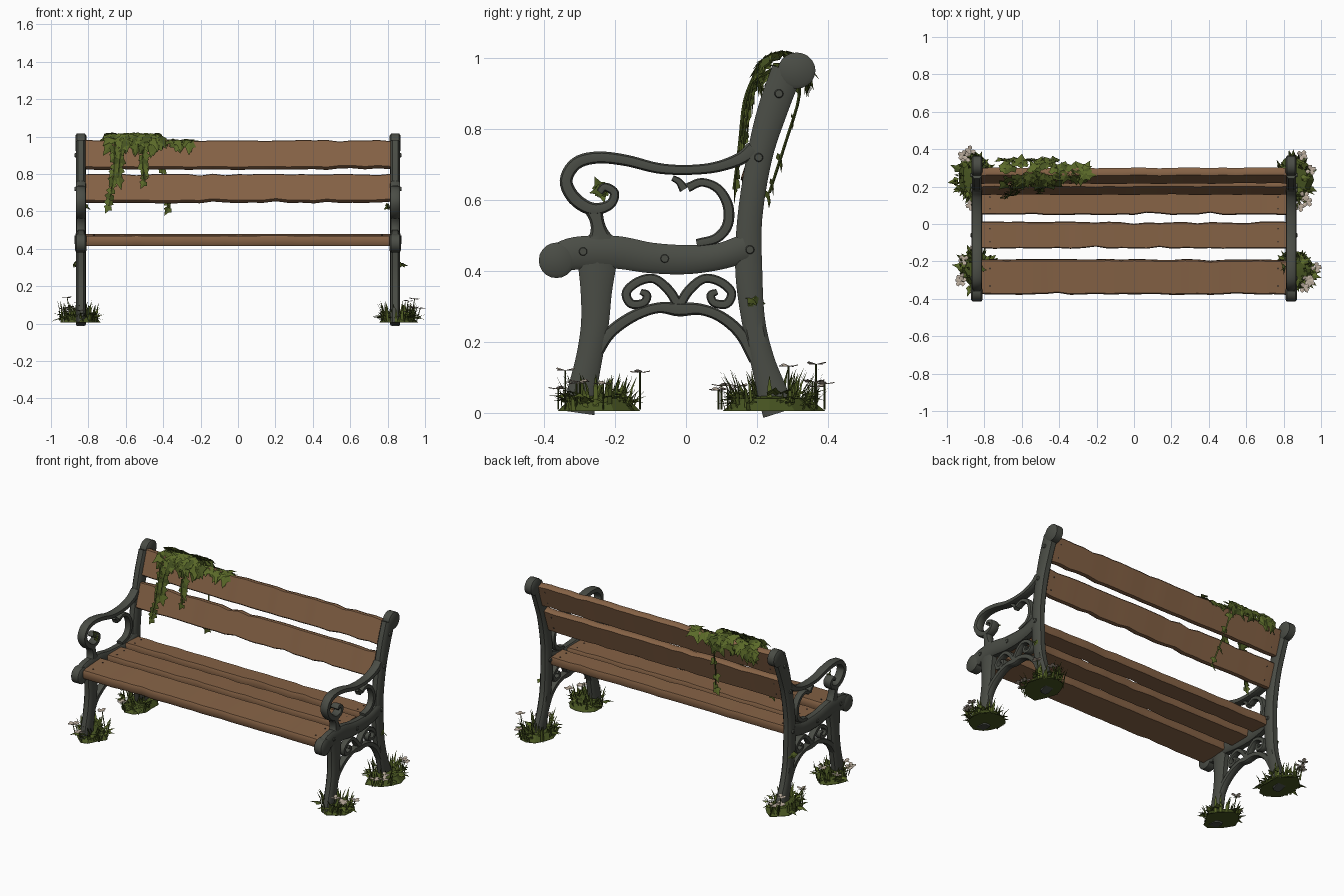
import bpy, bmesh, math, random
from mathutils import Vector, Matrix

if "Cube" in bpy.data.objects:
    bpy.data.objects.remove(bpy.data.objects["Cube"])

random.seed(4)
R = random.uniform

def mat(name, c):
    m = bpy.data.materials.new(name)
    m.diffuse_color = (*c, 1)
    m.use_nodes = True
    m.node_tree.nodes["Principled BSDF"].inputs["Base Color"].default_value = m.diffuse_color
    return m

WOOD = mat("brown wood", (0.235, 0.122, 0.06))
IRON = mat("grey green iron", (0.068, 0.073, 0.060))
LEAF = mat("leaf green", (0.105, 0.145, 0.022))
DARK = mat("dark leaf green", (0.062, 0.088, 0.015))
PETAL = mat("pale petal", (0.50, 0.42, 0.34))
NAIL = mat("dark nail", (0.05, 0.035, 0.025))

def make(name, verts, faces, mats, idx=None, smooth=False, mirror=False):
    me = bpy.data.meshes.new(name)
    me.from_pydata(verts, [], faces)
    for m in mats:
        me.materials.append(m)
    if idx:
        me.polygons.foreach_set("material_index", idx)
    ob = bpy.data.objects.new(name, me)
    bpy.context.collection.objects.link(ob)
    if smooth:
        bm = bmesh.new()
        bm.from_mesh(me)
        bmesh.ops.recalc_face_normals(bm, faces=bm.faces)
        bm.to_mesh(me)
        bm.free()
        bpy.context.view_layer.objects.active = ob
        ob.select_set(True)
        bpy.ops.object.shade_smooth_by_angle(angle=math.radians(40))
        ob.select_set(False)
    if mirror:
        md = ob.modifiers.new("mirror", 'MIRROR')
        md.use_bisect_axis[0] = False
    return ob

def spline(pts, n):
    P = [Vector(p) for p in pts]
    P = [2 * P[0] - P[1]] + P + [2 * P[-1] - P[-2]]
    out = []
    for i in range(1, len(P) - 2):
        a, b, c, d = P[i - 1:i + 3]
        for k in range(n):
            t = k / n
            out.append(0.5 * (2*b + (c-a)*t + (2*a-5*b+4*c-d)*t*t + (3*b-a-3*c+d)*t**3))
    return out + [P[-2]]

SECTION = [(1, .55), (.7, .92), (0, 1), (-.7, .92), (-1, .55), (-1, -.55), (-.7, -.92), (0, -1), (.7, -.92), (1, -.55)]

def casting(name, pts, half_thick, n=5):
    """Iron bar swept in the side plane; points are (y, z, half width)."""
    C = spline(pts, n)
    verts, faces, k = [], [], len(SECTION)
    for i, c in enumerate(C):
        d = C[min(i + 1, len(C) - 1)] - C[max(i - 1, 0)]
        nrm = Vector((-d.y, d.x)).normalized()
        for u, x in SECTION:
            verts.append((0.84 + x * half_thick, c.x + nrm.x * u * c.z, c.y + nrm.y * u * c.z))
    for i in range(len(C) - 1):
        for j in range(k):
            a, b = i * k + j, i * k + (j + 1) % k
            faces.append((a, b, b + k, a + k))
    faces += [tuple(range(k)), tuple(range((len(C) - 1) * k, len(C) * k))]
    make(name, verts, faces, [IRON], smooth=True, mirror=True)

# Iron side frames
casting("back_post", [(.262, 0, .046), (.243, .06, .042), (.215, .15, .034), (.19, .26, .033), (.177, .4, .038),
                      (.18, .55, .035), (.207, .72, .036), (.243, .85, .042), (.285, .965, .044)], .027)
casting("front_leg", [(-.302, 0, .044), (-.293, .06, .041), (-.272, .16, .037), (-.257, .25, .039),
                      (-.253, .34, .044), (-.25, .43, .056)], .027)
casting("seat_rail", [(-.37, .432, .04), (-.31, .45, .046), (-.2, .453, .046), (-.1, .437, .043),
                      (0, .432, .041), (.09, .44, .037), (.17, .465, .04)], .029)
casting("armrest", [(.19, .745, .022), (.15, .715, .018), (.08, .692, .015), (0, .685, .014), (-.08, .69, .015),
                    (-.17, .712, .016), (-.25, .72, .017), (-.31, .703, .018), (-.338, .655, .018), (-.315, .605, .019),
                    (-.265, .575, .018), (-.215, .587, .014), (-.202, .62, .013), (-.228, .637, .012), (-.244, .622, .01)], .027)
casting("arm_support", [(-.262, .582, .03), (-.252, .545, .02), (-.245, .51, .026), (-.24, .47, .055)], .025)
casting("arm_scroll", [(.03, .478, .012), (.085, .492, .014), (.117, .53, .015), (.118, .585, .015), (.09, .632, .013),
                       (.045, .65, .012), (.005, .635, .013)], .02)
casting("arm_scroll_tip", [(-.038, .662, .008), (-.02, .652, .01), (-.005, .63, .014)], .02)
casting("lower_arch", [(-.255, .165, .018), (-.215, .225, .017), (-.15, .272, .016), (-.08, .296, .015), (-.02, .292, .02),
                       (.04, .292, .016), (.1, .27, .016), (.155, .222, .017), (.195, .15, .018)], .022)
for s, nm in ((-1, "front"), (1, "rear")):
    casting(nm + "_lower_scroll", [(-.02 + s*a, z, w) for a, z, w in
            [(0, .3, .014), (.028, .345, .014), (.07, .378, .013), (.115, .37, .013), (.148, .34, .013),
             (.135, .308, .013), (.1, .31, .012), (.09, .332, .012), (.108, .342, .008)]], .02)

def knob(name, y, z, ry, rz, ht):
    n = 20
    prof = [(-1, .78), (-.75, 1), (.75, 1), (1, .78)]
    verts = [(.84 + ht*x, y + ry*r*math.cos(6.2832*j/n), z + rz*r*math.sin(6.2832*j/n)) for x, r in prof for j in range(n)]
    faces = [(i*n+j, i*n+(j+1) % n, (i+1)*n+(j+1) % n, (i+1)*n+j) for i in range(3) for j in range(n)]
    faces += [tuple(range(n)), tuple(range(3*n, 4*n))]
    make(name, verts, faces, [IRON], smooth=True, mirror=True)

knob("top_knob", .312, .965, .053, .051, .029)
knob("seat_knob", -.365, .43, .05, .05, .031)
for i, (y, z) in enumerate(((-.29, .455), (-.06, .435), (.18, .46), (.205, .72), (.262, .9))):
    knob("bolt_%d" % i, y, z, .013, .013, .033)

# Worn wooden planks: chamfered section along x with slightly uneven edges
def plank(name, y, z, width, thick, tilt):
    sec = [(-1, -.6), (-.93, -1), (.93, -1), (1, -.6), (1, .6), (.93, 1), (-.93, 1), (-1, .6)]
    M = Matrix.Rotation(tilt, 3, 'X')
    verts, faces, n = [], [], 25
    for i in range(n):
        e = [R(-.003, .002) - (R(.004, .009) if random.random() < .1 else 0) for _ in range(2)]
        t = R(-.0015, .0015)
        for u, v in sec:
            p = M @ Vector((0, u * (width/2 + e[u > 0]), v * (thick/2) + t))
            verts.append((-.815 + 1.63*i/(n-1), y + p.y, z + p.z))
    for i in range(n - 1):
        for j in range(8):
            a, b = i*8 + j, i*8 + (j+1) % 8
            faces.append((a, b, b+8, a+8))
    faces += [tuple(range(8)), tuple(range((n-1)*8, n*8))]
    make(name, verts, faces, [WOOD], smooth=True)
    # two nail heads near each end
    nv, nf = [], []
    for sx in (-.77, .77):
        for u in (-.25, .25):
            b = len(nv)
            for h in (.4, .54):
                for k in range(6):
                    p = M @ Vector((0, u*width + .005*math.sin(k*1.0472), h*thick))
                    nv.append((sx + .005*math.cos(k*1.0472), y + p.y, z + p.z))
            nf += [(b+k, b+(k+1) % 6, b+6+(k+1) % 6, b+6+k) for k in range(6)] + [tuple(range(b+6, b+12))]
    make(name + "_nails", nv, nf, [NAIL])

plank("front_seat_plank", -.283, .447, .187, .054, .06)
plank("middle_seat_plank", -.06, .445, .142, .05, 0)
plank("rear_seat_plank", .112, .45, .125, .05, -.03)
LEAN = math.radians(72)
plank("lower_back_plank", .198, .722, .155, .042, LEAN + math.pi)
plank("upper_back_plank", .258, .902, .157, .042, LEAN + math.pi)

# Foliage builder
class Plant:
    def __init__(self):
        self.v, self.f, self.m = [], [], []
    def face(self, pts, m):
        self.f.append(tuple(range(len(self.v), len(self.v) + len(pts))))
        self.v += [tuple(p) for p in pts]
        self.m.append(m)
    def leaf(self, pos, d, n, size, m, wide=1.0, shape=((0, 0), (.3, -.08), (.52, .3), (.25, .45), (0, 1))):
        d = Vector(d).normalized()
        s = d.cross(Vector(n)).normalized()
        n = s.cross(d)
        for q in (1, -1):
            pts = [Vector(pos) + size*(d*b + s*q*a*wide - n*(.35*a + .25*b*b)) for a, b in shape]
            self.face(pts[::q], m)
    def blade(self, pos, lean, h, w, m):
        p, l = Vector(pos), Vector(lean)
        s = l.cross(Vector((0, 0, 1))).normalized() * w
        mid, tip = p + l*.4 + Vector((0, 0, h*.65)), p + l + Vector((0, 0, h))
        self.face([p - s, p + s, mid + s*.7, mid - s*.7], m)
        self.face([mid - s*.7, mid + s*.7, tip], m)
    def stem(self, path, r):
        for a, b in zip(path, path[1:]):
            ring = [Vector((r*math.cos(k*2.094), r*math.sin(k*2.094), 0)) for k in range(3)]
            for k in range(3):
                self.face([a + ring[k], a + ring[(k+1) % 3], b + ring[(k+1) % 3], b + ring[k]], 1)
    def build(self, name):
        return make(name, self.v, self.f, [LEAF, DARK, PETAL], self.m)

# Ivy draped over the top plank
ivy = Plant()
for i in range(125):
    x = R(-.71, -.42) if i < 100 else R(-.42, -.25)
    full = 1 if i < 100 else .45
    a = math.radians(R(-10, 190)) if i < 100 else math.radians(R(40, 150))
    out = Vector((R(-.35, .35), math.cos(a), math.sin(a)))
    pos = Vector((x, .275 + .075*full*math.cos(a), .965 + (.055 if full == 1 else .02)*math.sin(a)))
    side = 1 if math.cos(a) > 0 else -1
    d = Vector((R(-1, 1), side*abs(math.sin(a)) + R(-.3, .3), -.35 - abs(math.cos(a))*.8 + R(-.2, .3)))
    ivy.leaf(pos, d, out, R(.05, .085), random.random() < .3)
strands = [([(-.66, .2, .97), (-.66, .165, .88), (-.67, .15, .75), (-.69, .135, .63)], -1),
           ([(-.62, .2, .97), (-.63, .17, .88), (-.64, .155, .78)], -1),
           ([(-.5, .2, .97), (-.51, .18, .88), (-.5, .16, .76)], -1),
           ([(-.44, .3, .99), (-.42, .32, .9), (-.4, .28, .76), (-.37, .235, .62)], 1)]
for path, side in strands:
    C = spline(path, 4)
    ivy.stem(C, .005)
    for i, c in enumerate(C[1:]):
        if side < 0 or i % 3 == 2 or i > 9:
            ivy.leaf(c, (R(-.8, .8), side*.25, -1), (R(-.4, .4), side, .3), R(.04, .068), i % 3 == 0)
for _ in range(6):
    ivy.leaf((R(-.28, -.24), R(.26, .3), .985), (R(-.5, 1), R(-.6, .6), .1), (0, 0, 1), .05, 0)
# stray leaves on the ironwork
for x, y, z in ((-.82, -.24, .63), (.81, -.235, .63), (.875, .19, .32), (-.875, .19, .32)):
    for k in range(3):
        ivy.leaf((x, y, z), (R(-.5, .5), R(-1, 1), R(-.6, .8)), (x, 0, .3), .04, k == 0)
ivy.build("ivy")

# Grass, broad leaves and small flowers round each foot
def clump(name, cx, cy, rx, ry, tall):
    g = Plant()
    rim = [(cx + rx*.8*R(.8, 1.1)*math.cos(k*.5236), cy + ry*.85*R(.8, 1.1)*math.sin(k*.5236)) for k in range(12)]
    for k in range(12):
        (x0, y0), (x1, y1) = rim[k], rim[(k+1) % 12]
        g.face([(x0, y0, .006), (x1, y1, .006), (cx+(x1-cx)*.7, cy+(y1-cy)*.7, .04), (cx+(x0-cx)*.7, cy+(y0-cy)*.7, .04)], 1)
        g.face([(cx+(x0-cx)*.7, cy+(y0-cy)*.7, .04), (cx+(x1-cx)*.7, cy+(y1-cy)*.7, .04), (cx, cy, .05)], 1)
    g.face([(x, y, .004) for x, y in rim[::-1]], 1)
    for i in range(85):
        a, r = R(0, 6.283), math.sqrt(R(.1, .85))
        c, s = math.cos(a), math.sin(a)
        p = (cx + rx*r*.85*c, cy + ry*r*.85*s, .005)
        if i % 3:
            g.blade(p, (c*R(.01, .04), s*R(.01, .05), 0), R(.05, .115)*tall, R(.005, .009), i % 4 == 0)
        else:
            g.leaf((p[0], p[1], R(.03, .06)), (c, s, R(-.2, .6)), (0, 0, 1), R(.035, .06), i % 2, .8)
    sx = 1 if cx > 0 else -1
    for i in range(5):  # cupped four-petal flowers on thin stalks
        a = R(-1.5, 1.5)
        top = Vector((cx + sx*rx*R(.5, .95)*math.cos(a), cy + ry*.9*math.sin(a), R(.06, .09) + (.05*tall if i == 0 else 0)))
        g.stem([Vector((top.x - sx*.02, top.y, .01)), top], .003)
        for k in range(4):
            b = k*1.571 + a
            g.leaf(top, (math.cos(b) + sx*.3, math.sin(b), .45), (0, 0, 1), .028, 2, 1,
                   ((0, 0), (.4, .4), (.35, .9), (0, 1)))
    g.build(name)

clump("rear_left_grass", -.855, .245, .125, .165, 1.1)
clump("rear_right_grass", .855, .235, .125, .165, 1.1)
clump("front_left_grass", -.835, -.245, .12, .13, .95)
clump("front_right_grass", .86, -.25, .125, .13, .95)
